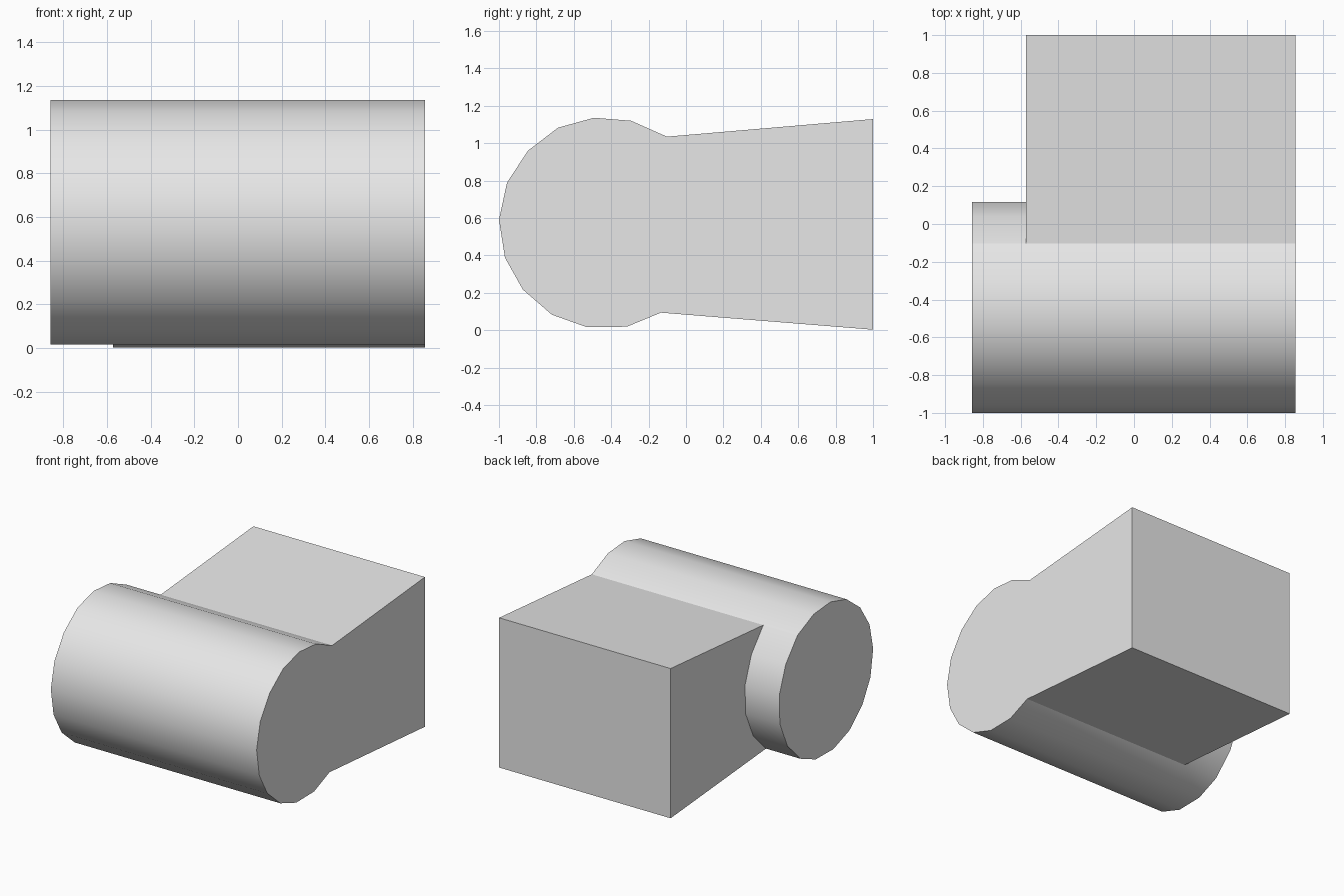
import bpy
import bmesh
import math

cube = bpy.data.objects.get("Cube")
if cube:
    bpy.data.objects.remove(cube, do_unlink=True)

# Extents across the width: stub end, block side, shared flush end
X_STUB, X_STEP, X_END = -0.857, -0.572, 0.855

# Roller outline (y, z): exposed front arc, then the arc buried in the block
front_arc = [(-0.102, 1.035), (-0.294, 1.12), (-0.492, 1.136), (-0.684, 1.083),
             (-0.845, 0.96), (-0.957, 0.789), (-1.0, 0.591), (-0.968, 0.388),
             (-0.872, 0.217), (-0.717, 0.083), (-0.529, 0.016), (-0.316, 0.019),
             (-0.134, 0.094)]
CENTRE_Y, CENTRE_Z, RADIUS = -0.438, 0.574, 0.561
back_arc = [(CENTRE_Y + RADIUS * math.cos(math.radians(a)),
             CENTRE_Z + RADIUS * math.sin(math.radians(a)))
            for a in (-35.5, -13.1, 9.3, 31.7)]
block_back = [(1.0, 0.003), (1.0, 1.129)]

bm = bmesh.new()


def ring(x, outline):
    return [bm.verts.new((x, y, z)) for y, z in outline]


def bridge(a, b):
    for i in range(len(a)):
        j = (i + 1) % len(a)
        bm.faces.new((a[i], a[j], b[j], b[i]))


# Round stub that sticks out beside the block
n = len(front_arc)
stub_end = ring(X_STUB, front_arc + back_arc)
stub_root = ring(X_STEP, front_arc + back_arc)
bm.faces.new(stub_end)
bridge(stub_end, stub_root)

# Roller front and tapered block, sharing one outline
step_back = ring(X_STEP, block_back)
bridge(stub_root[:n] + step_back, ring(X_END, front_arc + block_back))
bm.verts.ensure_lookup_table()
bm.faces.new(bm.verts[-(n + len(block_back)):])

# Side of the block around the stub
bm.faces.new([stub_root[0]] + stub_root[:n - 2:-1] + step_back)

bmesh.ops.recalc_face_normals(bm, faces=bm.faces)
mesh = bpy.data.meshes.new("roller_block")
bm.to_mesh(mesh)
bm.free()

body = bpy.data.objects.new("roller_block", mesh)
bpy.context.collection.objects.link(body)

# Plain grey material
grey = bpy.data.materials.new("light_grey")
grey.use_nodes = True
colour = (0.8, 0.8, 0.8, 1.0)
grey.diffuse_color = colour
for node in grey.node_tree.nodes:
    if node.type == 'BSDF_PRINCIPLED':
        node.inputs["Base Color"].default_value = colour
mesh.materials.append(grey)

# Smooth roller, crisp block
bpy.ops.object.select_all(action='DESELECT')
body.select_set(True)
bpy.context.view_layer.objects.active = body
bpy.ops.object.shade_smooth_by_angle(angle=math.radians(24.5))
